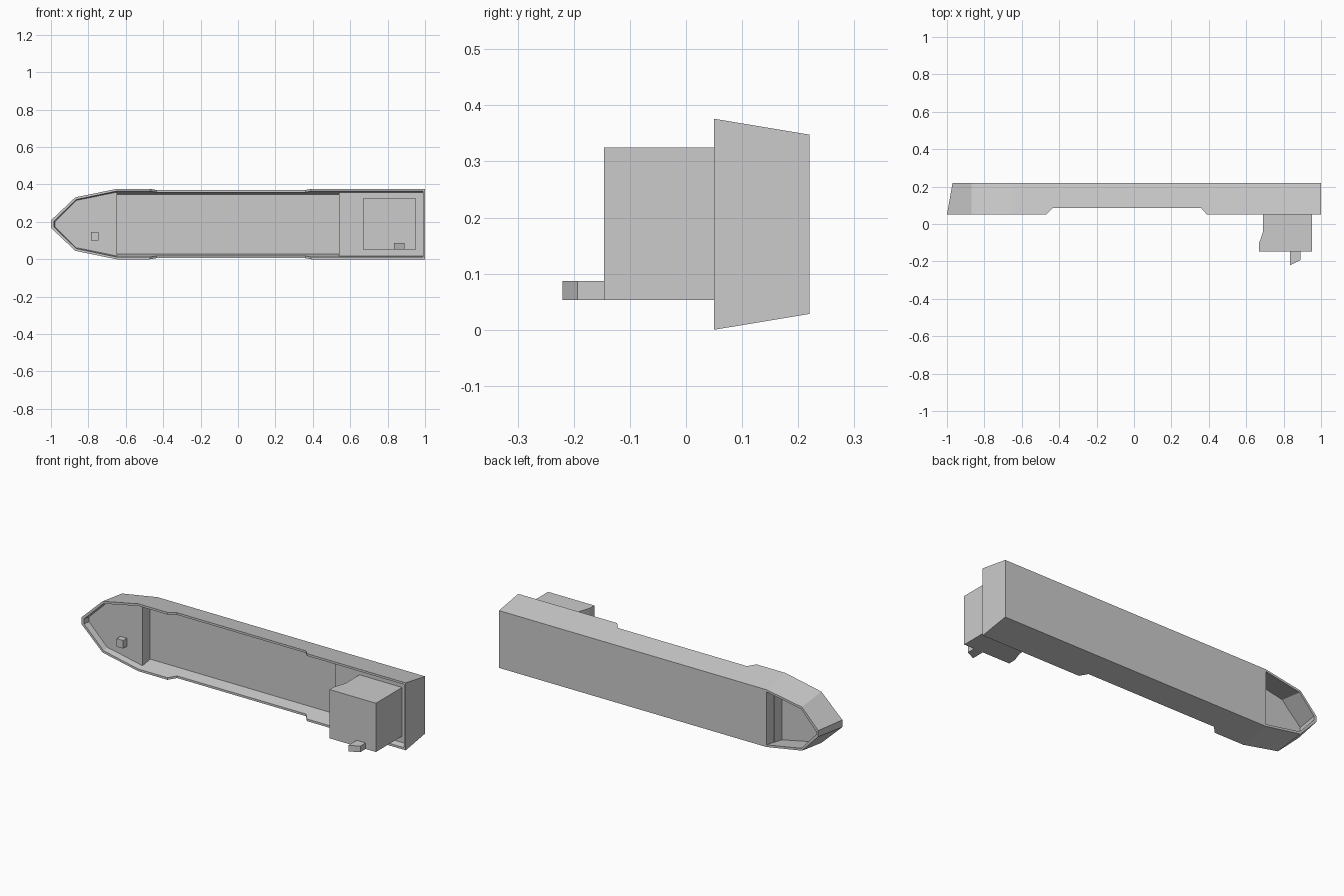
import bpy, bmesh

if "Cube" in bpy.data.objects:
    bpy.data.objects.remove(bpy.data.objects["Cube"])

ZC = 0.188                     # centre line height
DECK, FLOOR, KEEL, RIM = 0.085, 0.152, 0.22, 0.05


def finish(name, bm):
    bmesh.ops.recalc_face_normals(bm, faces=bm.faces)
    me = bpy.data.meshes.new(name)
    bm.to_mesh(me)
    bm.free()
    ob = bpy.data.objects.new(name, me)
    bpy.context.collection.objects.link(ob)
    return ob


def loop(half, y=None, inset=0.0):
    """Mirror a half outline of (x, half width, y) and taper it toward the keel."""
    pts = []
    for x, w, yy in half:
        yy = yy if y is None else y
        t = (yy - RIM) / (KEEL - RIM)
        if x < -0.9:
            x += 0.03 * t
        pts.append((x, w * (1 - 0.15 * t) - inset, yy))
    return ([(x, y, ZC + w) for x, w, y in pts] +
            [(x, y, ZC - w) for x, w, y in reversed(pts)])


def loft(name, loops, ring=False):
    """Join matching loops; cap the ends, or close into a ring wall."""
    bm = bmesh.new()
    vs = [[bm.verts.new(p) for p in lp] for lp in loops]
    n = len(vs[0])
    for k in range(len(vs) if ring else len(vs) - 1):
        a, b = vs[k], vs[(k + 1) % len(vs)]
        for i in range(n):
            j = (i + 1) % n
            bm.faces.new((a[i], a[j], b[j], b[i]))
    if not ring:
        bm.faces.new(vs[0])
        bm.faces.new(vs[-1])
    return finish(name, bm)


def slab(name, half, y0, y1):
    return loft(name, [loop(half, y0, 0.012), loop(half, y1, 0.012)])


def side_profile(name, pts, z0, z1):
    """Extrude an (x, y) profile across the ship."""
    return loft(name, [[(x, y, z) for x, y in pts] for z in (z0, z1)])


# hull shell: tapered wall whose rim dips amidships
outer = [(-1, 0.02, RIM), (-0.87, 0.143, RIM), (-0.65, ZC, RIM), (-0.47, ZC, RIM),
         (-0.435, ZC, DECK), (0.36, ZC, DECK), (0.39, ZC, RIM), (1, ZC, RIM)]
inner = [(-0.985, 0.026, RIM), (-0.865, 0.143, RIM)] + outer[2:7] + [(0.99, ZC, RIM)]
loft("hull_shell", [loop(outer), loop(outer, KEEL),
                    loop(inner, KEEL, 0.012), loop(inner, None, 0.012)], ring=True)

# bow deck, hold floor, stern deck and hold bulkhead
slab("bow_deck", inner[:2] + [(-0.65, ZC, 0)], DECK, DECK + 0.004)
slab("hold_floor", [(-0.65, ZC, 0), (0.54, ZC, 0)], FLOOR, KEEL)
slab("stern_deck", [(0.54, ZC, 0), (0.99, ZC, 0)], DECK, KEEL)
slab("bow_bulkhead", [(-0.654, ZC, 0), (-0.648, ZC, 0)], DECK, FLOOR + 0.002)

# superstructure, funnel and bow hatch
side_profile("bridge_house", [(0.69, DECK), (0.69, -0.04), (0.668, -0.105), (0.668, -0.146),
                              (0.953, -0.146), (0.953, DECK)], 0.053, 0.325)
side_profile("funnel", [(0.835, -0.146), (0.835, -0.22), (0.89, -0.193), (0.89, -0.146)],
             0.053, 0.087)
side_profile("bow_hatch", [(-0.785, DECK), (-0.785, RIM + 0.002), (-0.745, RIM + 0.002),
                           (-0.745, DECK)], 0.10, 0.145)
